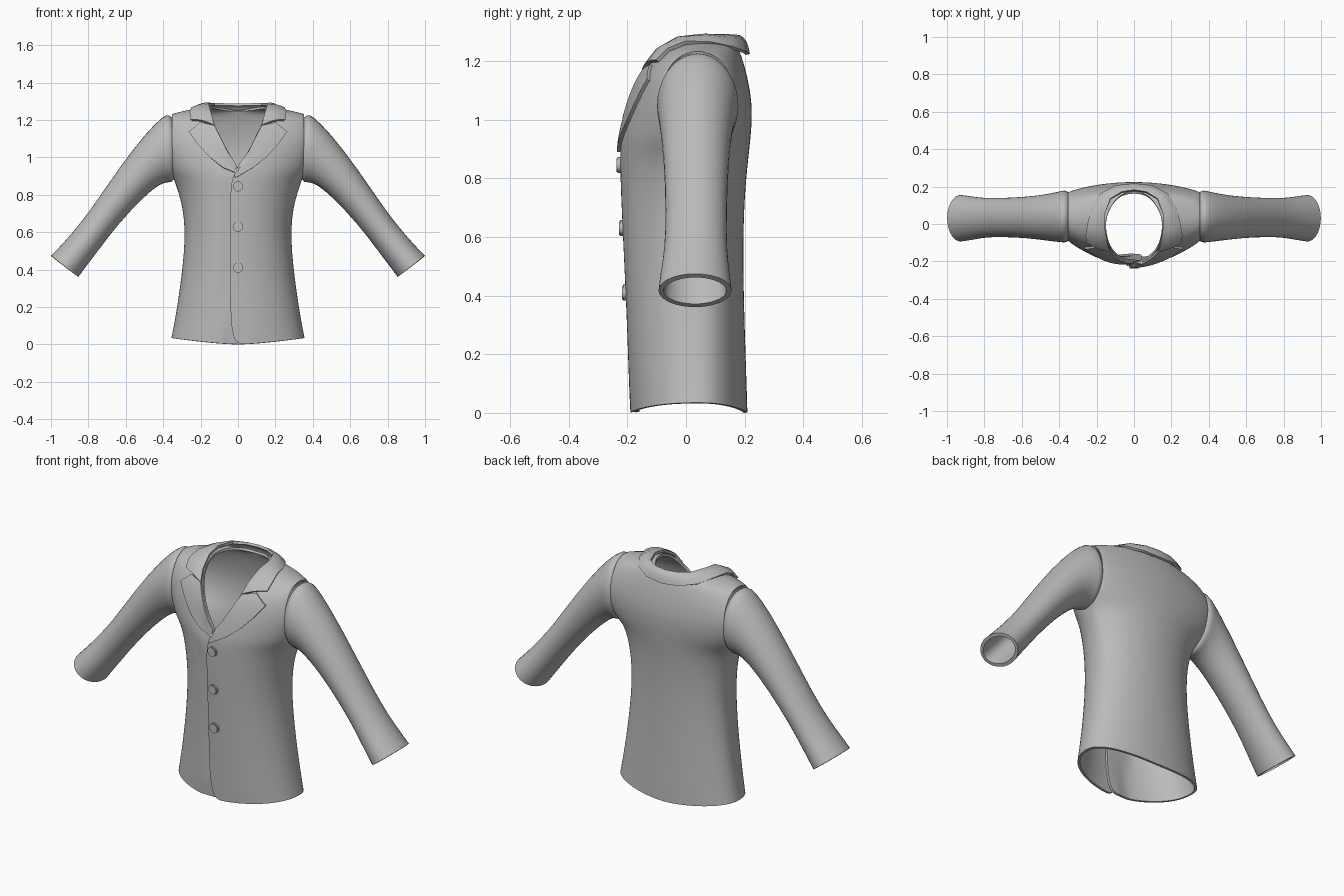
import bpy, bmesh, math
from mathutils import Vector
from mathutils.bvhtree import BVHTree

if "Cube" in bpy.data.objects:
    bpy.data.objects.remove(bpy.data.objects["Cube"])

cloth = bpy.data.materials.new("grey_cloth")
cloth.diffuse_color = (0.5, 0.5, 0.5, 1)
cloth.use_nodes = True
cloth.node_tree.nodes["Principled BSDF"].inputs["Base Color"].default_value = cloth.diffuse_color


def finish(name, bm, subsurf=0, thick=0.0, offset=-1.0, angle=40):
    """Turn a bmesh into a named object, apply its modifiers and shade it."""
    me = bpy.data.meshes.new(name)
    bm.to_mesh(me)
    bm.free()
    me.materials.append(cloth)
    ob = bpy.data.objects.new(name, me)
    bpy.context.collection.objects.link(ob)
    if subsurf:
        m = ob.modifiers.new("smooth", 'SUBSURF')
        m.levels = m.render_levels = subsurf
    if thick:
        m = ob.modifiers.new("thickness", 'SOLIDIFY')
        m.thickness, m.offset = thick, offset
    bpy.ops.object.select_all(action='DESELECT')
    ob.select_set(True)
    bpy.context.view_layer.objects.active = ob
    bpy.ops.object.convert(target='MESH')
    bpy.ops.object.shade_smooth_by_angle(angle=math.radians(angle))
    return ob


def add_grid(bm, rows, flip=False, closed=False):
    """Quad grid from rows of points."""
    vs = [[bm.verts.new(p) for p in r] for r in rows]
    n = len(rows[0])
    for r in range(len(rows) - 1):
        for c in range(n if closed else n - 1):
            d = (c + 1) % n
            q = [vs[r][c], vs[r][d], vs[r + 1][d], vs[r + 1][c]]
            bm.faces.new(q[::-1] if flip else q)


# Torso rows: front edge xyz, back edge xyz, side x, armhole half-depth, side z, curve power
ROWS = [
    (-.015, -.19, 0, 0, .21, 0, .357, 0, .035, .9),
    (-.04, -.194, .1, 0, .207, .1, .34, 0, .12, .9),
    (-.04, -.2, .3, 0, .2, .3, .309, 0, .31, .9),
    (-.04, -.211, .55, 0, .194, .55, .282, 0, .55, .9),
    (-.04, -.22, .74, 0, .2, .74, .292, 0, .73, .95),
    (-.04, -.225, .88, 0, .212, .86, .338, 0, .868, 1.1),
    (0, -.222, .94, 0, .222, .95, .352, .095, .92, 1.4),
    (.06, -.197, 1.04, 0, .227, 1.04, .352, .135, 1.03, 1.7),
    (.103, -.165, 1.13, 0, .214, 1.13, .352, .125, 1.13, 1.7),
    (.135, -.12, 1.2, 0, .184, 1.245, .352, .085, 1.2, 1.5),
    (.15, -.05, 1.255, .09, .155, 1.268, .352, .045, 1.226, 1.3),
    (.155, .04, 1.275, .155, .04, 1.275, .352, 0, 1.235, 1),
]
COLS = 10


def torso_panel(front, sx):
    out = []
    for r in ROWS:
        nx, ny, nz = r[:3] if front else r[3:6]
        ex, dy, ez, m = r[6:]
        ey = .04 - dy if front else .04 + dy
        a0 = math.asin(nx / ex)
        row = []
        for i in range(COLS + 1):
            a = a0 + (math.pi / 2 - a0) * i / COLS
            x = ex * math.sin(a)
            k = max(0.0, math.cos(a) / math.cos(a0)) ** m
            f = max(0.0, (x - nx) / (ex - nx)) ** 1.5
            y = ey + (ny - ey) * k
            z = nz + (ez - nz) * f
            if front and sx < 0 and x < .07 and z < .96:
                y += .018          # under layer of the front overlap
            row.append((sx * x, y, z))
        out.append(row)
    return out


bm = bmesh.new()
for front in (True, False):
    for sx in (1, -1):
        add_grid(bm, torso_panel(front, sx), flip=(front != (sx > 0)))
bmesh.ops.remove_doubles(bm, verts=bm.verts, dist=.0005)
torso = finish("jacket_body", bm, subsurf=2, thick=.013)

# Surface lookup so lapels lie on the chest
bpy.context.view_layer.update()
tree = BVHTree.FromObject(torso, bpy.context.evaluated_depsgraph_get())


def on_chest(x, z, lift=.006):
    hit = tree.ray_cast(Vector((x, -1, z)), Vector((0, 1, 0)))[0]
    if hit is None or hit.y > .06:
        hit = tree.find_nearest(Vector((x, -.2, z)))[0]
    return Vector((x, hit.y - lift, z))


# Lapels: inner x, z and outer x, z per row, ending at the notch
LAPEL = [(-.02, .905, -.015, .89), (.012, .965, .08, .945), (.055, 1.03, .15, 1.0),
         (.083, 1.085, .21, 1.065), (.106, 1.13, .262, 1.135), (.127, 1.168, .2, 1.185)]
for side, sx in (("left", 1), ("right", -1)):
    src = LAPEL if sx > 0 else [(.0, .93, .005, .915)] + LAPEL[1:]
    rows = []
    for i in range(len(src) - 1):
        for s in range(3 if i < len(src) - 2 else 4):
            p = [u + (v - u) * s / 3 for u, v in zip(src[i], src[i + 1])]
            rows.append([on_chest(sx * (p[0] + (p[2] - p[0]) * c / 6),
                                  p[1] + (p[3] - p[1]) * c / 6) for c in range(7)])
    bm = bmesh.new()
    add_grid(bm, rows, flip=sx < 0)
    finish(side + "_lapel", bm, thick=.012, offset=0)

# Collar: inner rim and outer fall, from the notch round to the centre back
tip = on_chest(.25, 1.2, .01)
COLLAR = [((.127, -.145, 1.168), tuple(tip)), ((.142, -.105, 1.225), (.256, -.06, 1.238)),
          ((.155, -.03, 1.272), (.246, .0, 1.262)), ((.158, .05, 1.285), (.226, .08, 1.26)),
          ((.125, .135, 1.285), (.18, .157, 1.245)), ((.065, .17, 1.283), (.1, .2, 1.23)),
          ((0, .18, 1.282), (0, .211, 1.222))]


def collar_row(inner, outer, sx):
    a, b = Vector(inner), Vector(outer)
    row = []
    for c in range(5):
        t = c / 4
        p = a.lerp(b, t)
        bulge = .01 * math.sin(math.pi * t)
        p.z += bulge
        p.y += bulge * (-.7 if p.y < 0 else .5)
        row.append((sx * p.x, p.y, p.z))
    return row


bm = bmesh.new()
rows = [collar_row(i, o, 1) for i, o in COLLAR]
rows += [collar_row(i, o, -1) for i, o in COLLAR[-2::-1]]
add_grid(bm, rows)
finish("collar", bm, thick=.014, offset=0)

# Sleeves: upper x, z, lower x, z, centre y, half depth
SLEEVE = [(.345, 1.205, .335, .895, .04, .122), (.37, 1.234, .352, .864, .04, .143),
          (.398, 1.225, .368, .866, .04, .141), (.49, 1.137, .415, .86, .035, .128),
          (.64, .942, .502, .79, .035, .112), (.786, .722, .645, .638, .035, .105),
          (.88, .605, .745, .503, .033, .108), (.945, .532, .805, .425, .031, .12),
          (1.0, .475, .853, .36, .031, .127)]
for side, sx in (("left", 1), ("right", -1)):
    rings = []
    for ux, uz, lx, lz, yc, hw in SLEEVE:
        ring = []
        for i in range(18):
            a = 2 * math.pi * i / 18
            k = .5 + .503 * math.cos(a)
            ring.append((sx * (lx + (ux - lx) * k), yc + hw * math.sin(a), lz + (uz - lz) * k))
        rings.append(ring)
    bm = bmesh.new()
    add_grid(bm, rings, flip=sx < 0)
    # close the seam of each tube
    bm.verts.ensure_lookup_table()
    for r in range(len(rings) - 1):
        q = [bm.verts[r * 18 + 17], bm.verts[r * 18], bm.verts[r * 18 + 18], bm.verts[r * 18 + 35]]
        bm.faces.new(q[::-1] if sx < 0 else q)
    bmesh.ops.recalc_face_normals(bm, faces=bm.faces)
    # make sure the normals face out so thickness goes inwards
    bm.faces.ensure_lookup_table()
    top = max(bm.faces, key=lambda f: f.calc_center_median().z)
    if top.normal.z < 0:
        bmesh.ops.reverse_faces(bm, faces=bm.faces)
    finish(side + "_sleeve", bm, subsurf=1, thick=.018)

# Three front buttons
for n, z in enumerate((.845, .63, .41)):
    bm = bmesh.new()
    bmesh.ops.create_cone(bm, cap_ends=True, segments=20, radius1=.027, radius2=.027, depth=.018)
    rim = [e for e in bm.edges if abs(e.verts[0].co.z - e.verts[1].co.z) < .001]
    bmesh.ops.bevel(bm, geom=rim, offset=.004, segments=2, affect='EDGES')
    p = on_chest(0, z, .004)
    for v in bm.verts:
        v.co = Vector((v.co.x, v.co.z, v.co.y)) + p
    bmesh.ops.recalc_face_normals(bm, faces=bm.faces)
    finish("button_%d" % (n + 1), bm)
